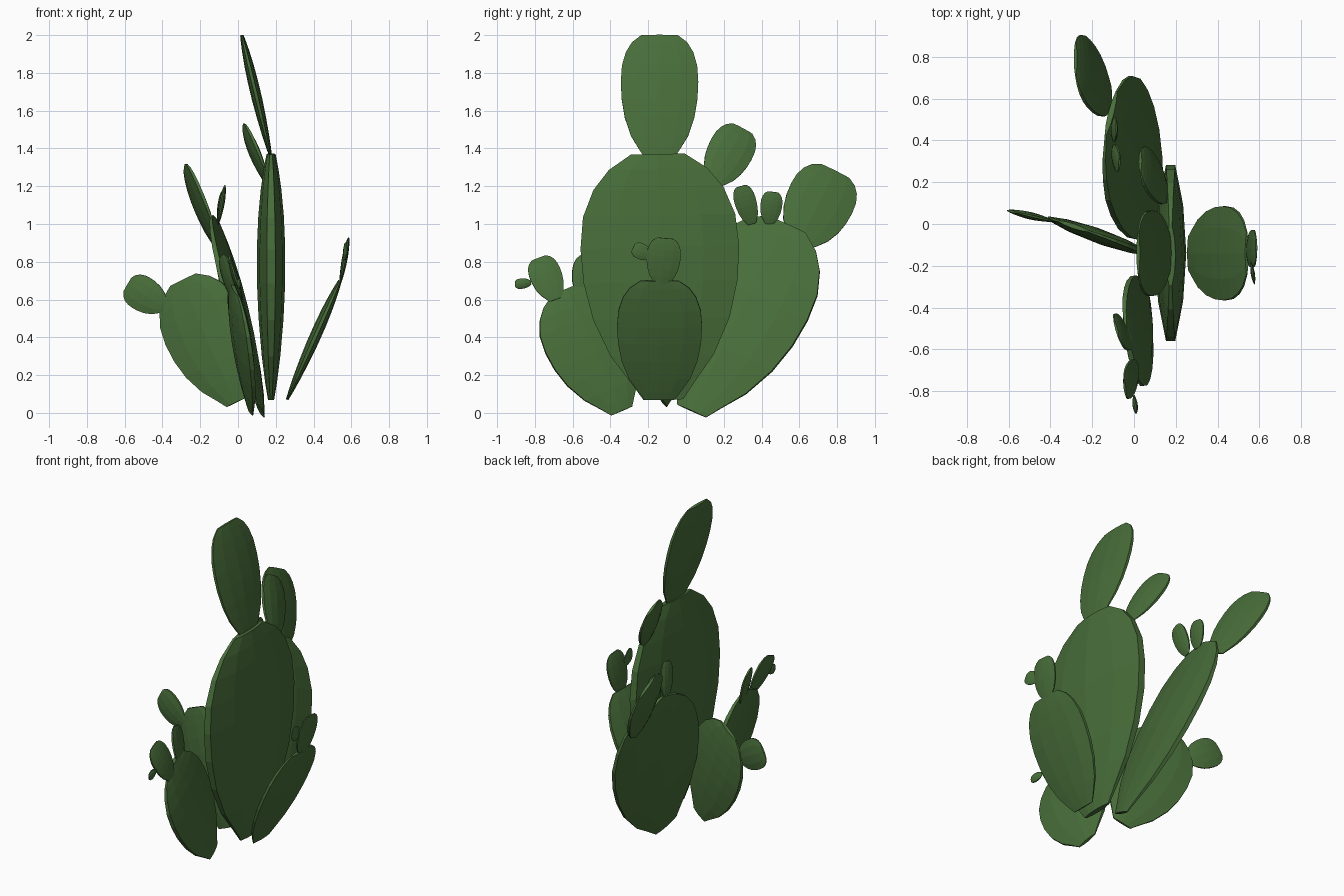
import bpy, bmesh
from mathutils import Vector

if "Cube" in bpy.data.objects:
    bpy.data.objects.remove(bpy.data.objects["Cube"])

green = bpy.data.materials.new("cactus_green")
green.diffuse_color = (0.065, 0.155, 0.042, 1)
green.use_nodes = True
green.node_tree.nodes["Principled BSDF"].inputs["Base Color"].default_value = green.diffuse_color

# Egg-shaped outline: (position along the pad, half width, half thickness)
OUTLINE = [(0, .25, .22), (.07, .40, .42), (.18, .65, .66), (.33, .86, .88),
           (.48, .97, 1), (.62, 1, 1), (.75, .96, .9), (.86, .82, .72),
           (.94, .62, .52), (1, .34, .32)]
# Lens cross-section with a flat rim: (across, through)
LENS = [(1, -.3), (1, .3), (.55, .8), (0, 1), (-.55, .8), (-1, .3),
        (-1, -.3), (-.55, -.8), (0, -1), (.55, -.8)]


def pad(name, base, tip, width, thick, across=(0, 1, 0), full=1.0):
    """One flat cactus pad growing from base to tip."""
    base, tip = Vector(base), Vector(tip)
    axis = (tip - base).normalized()
    w = Vector(across)
    w = (w - axis * w.dot(axis)).normalized()
    n = w.cross(axis)
    bm = bmesh.new()
    rings = []
    for t, hw, ht in OUTLINE:
        c = base.lerp(tip, t)
        hw = hw ** full * width / 2
        ht = ht * thick / 2
        rings.append([bm.verts.new(c + w * (hw * a) + n * (ht * b)) for a, b in LENS])
    k = len(LENS)
    for r0, r1 in zip(rings, rings[1:]):
        for i in range(k):
            j = (i + 1) % k
            bm.faces.new((r0[i], r0[j], r1[j], r1[i]))
    bm.faces.new(rings[0][::-1])
    bm.faces.new(rings[-1])
    bmesh.ops.recalc_face_normals(bm, faces=bm.faces)
    mesh = bpy.data.meshes.new(name)
    bm.to_mesh(mesh)
    bm.free()
    mesh.materials.append(green)
    obj = bpy.data.objects.new(name, mesh)
    bpy.context.collection.objects.link(obj)
    return obj


# Tall middle pad and its two upper pads
pad("main_pad", (.175, -.12, .07), (.175, -.15, 1.37), .84, .15)
pad("top_pad", (.175, -.14, 1.35), (.02, -.14, 2.0), .41, .055, full=.7)
pad("upper_side_pad", (.16, .145, 1.22), (.03, .30, 1.505), .24, .05, (-.18, 1, 0), .7)

# Large rear pad with one round pad and two buds
pad("rear_pad", (.12, .03, .01), (-.11, .53, 1.0), .68, .09, (.12, 1, 0))
pad("rear_round_pad", (-.11, .60, .90), (-.28, .79, 1.28), .36, .055, (-.18, 1, 0), .7)
pad("rear_bud_left", (-.105, .35, 1.0), (-.07, .29, 1.2), .115, .03, full=.7)
pad("rear_bud_right", (-.105, .44, 1.0), (-.085, .46, 1.17), .115, .03, full=.7)

# Right pad leaning outward
pad("right_pad", (.26, -.14, .07), (.54, -.14, .70), .45, .06, full=.75)
pad("right_small_pad", (.54, -.13, .68), (.585, -.11, .925), .18, .03, full=.7)
pad("right_bud", (.56, -.185, .83), (.575, -.28, .875), .085, .02, (0, 0, 1), .7)

# Front pad with small pads on its upper edge
pad("front_pad", (.065, -.34, .01), (-.015, -.635, .655), .49, .08, (-.15, 1, 0))
pad("front_inner_pad", (-.02, -.54, .61), (-.085, -.50, .83), .18, .035, (-.3, .9, 0), .7)
pad("front_outer_pad", (.02, -.69, .60), (-.045, -.78, .82), .17, .035, full=.7)
pad("front_bud", (0, -.82, .69), (.01, -.905, .68), .055, .025, (0, 0, 1), .7)

# Left pad facing forward, with a side pad
pad("left_pad", (-.01, -.12, .055), (-.29, -.01, .705), .46, .07, (1, -.35, 0))
pad("left_side_pad", (-.39, .015, .56), (-.585, .06, .68), .185, .035, (0, 0, 1), .7)
